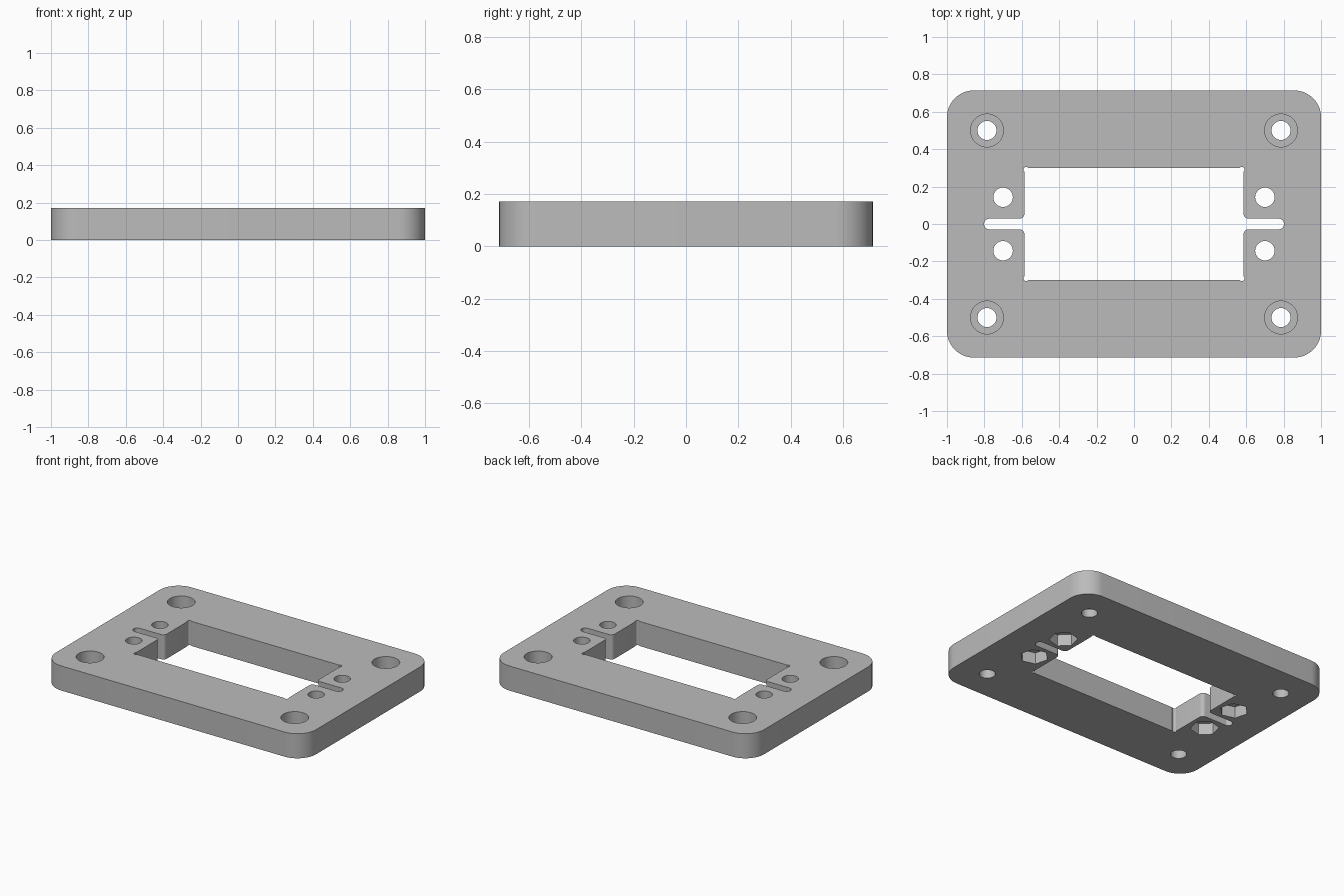
import bpy
import bmesh
from math import cos, sin, radians, pi

default_cube = bpy.data.objects.get("Cube")
if default_cube:
    bpy.data.objects.remove(default_cube, do_unlink=True)

THICK = 0.171
QUADRANTS = [(sx, sy) for sx in (1, -1) for sy in (1, -1)]


def arc(cx, cy, r, start, end, steps):
    """Points along an arc, angles in degrees."""
    angles = [radians(start + (end - start) * i / steps) for i in range(steps + 1)]
    return [(cx + r * cos(a), cy + r * sin(a)) for a in angles]


def mirrored(quarter):
    """Closed outline from a quarter running from the +y side to the +x side."""
    half = quarter + [(x, -y) for x, y in reversed(quarter) if y > 1e-6]
    return half + [(-x, y) for x, y in reversed(half)]


def prisms(name, outlines, z0, z1):
    """One object made of upright prisms, one for each outline."""
    bm = bmesh.new()
    for outline in outlines:
        face = bm.faces.new([bm.verts.new((x, y, z0)) for x, y in outline])
        result = bmesh.ops.extrude_face_region(bm, geom=[face])
        top = [v for v in result["geom"] if isinstance(v, bmesh.types.BMVert)]
        bmesh.ops.translate(bm, verts=top, vec=(0, 0, z1 - z0))
    bmesh.ops.recalc_face_normals(bm, faces=bm.faces)
    mesh = bpy.data.meshes.new(name)
    bm.to_mesh(mesh)
    bm.free()
    obj = bpy.data.objects.new(name, mesh)
    bpy.context.collection.objects.link(obj)
    return obj


def polygons(x, y, r, sides, turn=0):
    """A regular polygon in every quadrant, mirrored across both axes."""
    return [[(sx * x + r * cos(2 * pi * i / sides + sx * sy * turn),
              sy * y + r * sin(2 * pi * i / sides + sx * sy * turn))
             for i in range(sides)] for sx, sy in QUADRANTS]


def cut(target, cutter):
    cutter.hide_render = True
    mod = target.modifiers.new("cut", "BOOLEAN")
    mod.operation = "DIFFERENCE"
    mod.solver = "EXACT"
    mod.object = cutter
    bpy.context.view_layer.objects.active = target
    bpy.ops.object.modifier_apply(modifier=mod.name)
    bpy.data.objects.remove(cutter, do_unlink=True)


# Plate with rounded corners
plate = prisms("mounting_plate", [mirrored(arc(0.857, 0.571, 0.143, 90, 0, 12))], 0, THICK)

# Window with corner reliefs, opening into a round-ended slot on each side
window = (arc(0.577, 0.291, 0.0143, 141, -51, 10)
          + arc(0.612, 0.0546, 0.026, 180, 270, 6)
          + arc(0.7734, 0, 0.0286, 90, 0, 6))
cut(plate, prisms("window_cutter", [mirrored(window)], -0.1, 0.3))

# Corner screw holes with deep counterbores from above
cut(plate, prisms("screw_hole_cutter", polygons(0.786, 0.5, 0.051, 32), -0.1, 0.3))
cut(plate, prisms("counterbore_cutter", polygons(0.786, 0.5, 0.088, 40), 0.057, 0.3))

# Inner bolt holes with turned hexagonal nut pockets from below
cut(plate, prisms("bolt_hole_cutter", polygons(0.7, 0.143, 0.052, 32), -0.1, 0.3))
cut(plate, prisms("nut_pocket_cutter", polygons(0.7, 0.143, 0.091, 6, radians(15)), -0.1, 0.08))

# Grey material
grey = bpy.data.materials.new("plain_grey")
grey.use_nodes = True
colour = (0.5, 0.5, 0.5, 1)
grey.diffuse_color = colour
grey.node_tree.nodes["Principled BSDF"].inputs["Base Color"].default_value = colour
plate.data.materials.clear()
plate.data.materials.append(grey)

# Smooth the rounded walls, keep the edges sharp
bpy.ops.object.select_all(action="DESELECT")
plate.select_set(True)
bpy.context.view_layer.objects.active = plate
bpy.ops.object.shade_smooth_by_angle(angle=radians(30))
